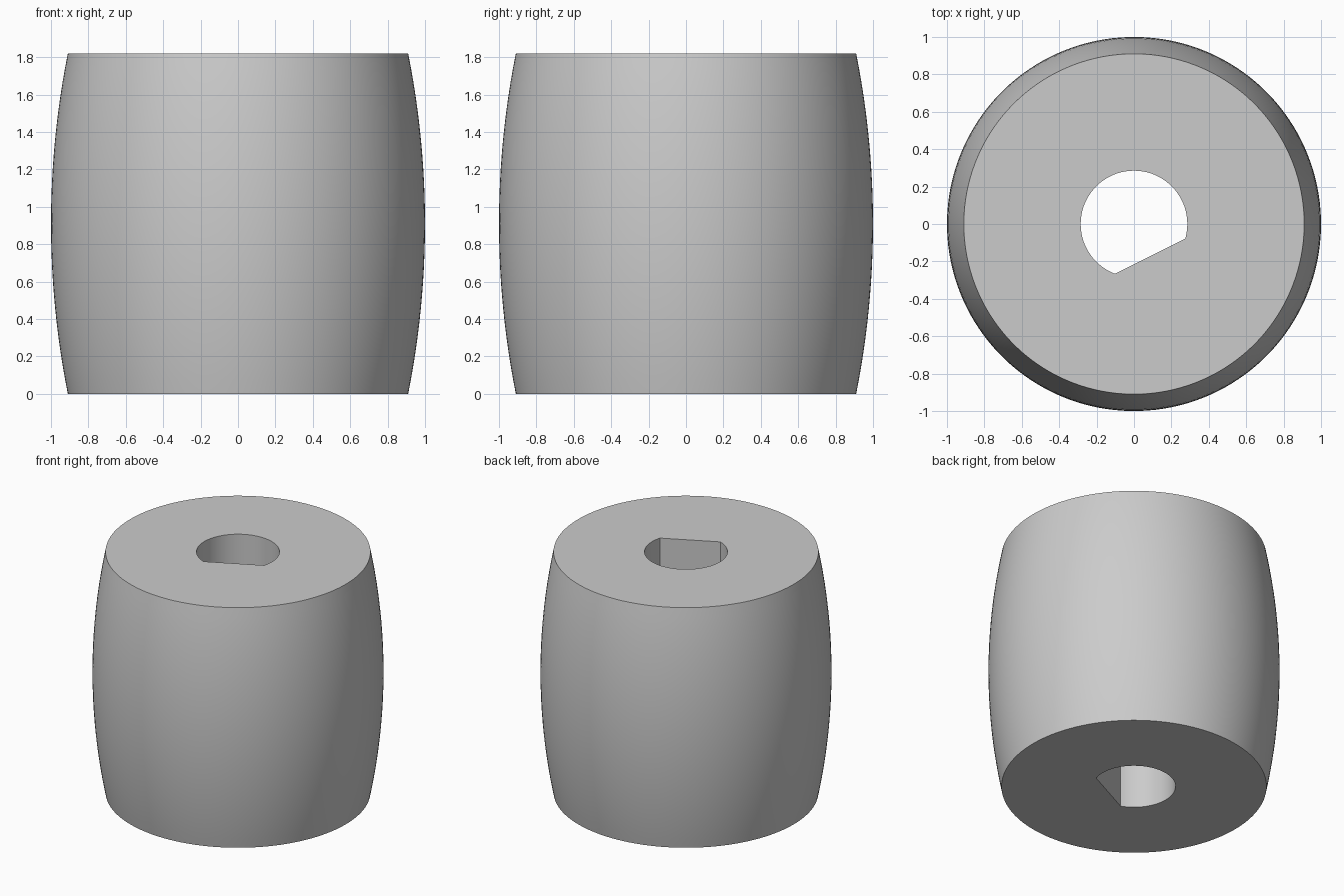
import bpy, bmesh, math

cube = bpy.data.objects.get("Cube")
if cube:
    bpy.data.objects.remove(cube)

HEIGHT, END_R, MID_R = 1.82, 0.91, 1.0
BORE_R, SIDES, LAYERS = 0.285, 144, 24
FLAT_DIR = math.radians(-63.5)    # direction the flat of the bore faces away from the axis
FLAT_HALF = math.radians(47.5)    # half the angle the flat spans


def barrel_radius(z):
    """Circular arc bulging from END_R at the ends to MID_R at mid height."""
    half, sag = HEIGHT / 2, MID_R - END_R
    arc = (half ** 2 + sag ** 2) / (2 * sag)
    return MID_R - arc + math.sqrt(arc ** 2 - (z - half) ** 2)


def bore_radius(turn):
    """D-shaped bore: round, with one straight chord around turn = 0."""
    turn = (turn + math.pi) % math.tau - math.pi
    if abs(turn) > FLAT_HALF + 1e-6:
        return BORE_R
    return BORE_R * math.cos(FLAT_HALF) / math.cos(turn)


bm = bmesh.new()


def ring(z, radius_at):
    verts = []
    for i in range(SIDES):
        turn = math.tau * i / SIDES
        r, a = radius_at(turn), FLAT_DIR + turn
        verts.append(bm.verts.new((r * math.cos(a), r * math.sin(a), z)))
    return verts


# Barrel wall rings, then the two bore rings
rings = []
for k in range(LAYERS + 1):
    z = HEIGHT * k / LAYERS
    rings.append(ring(z, lambda turn, r=barrel_radius(z): r))
rings += [ring(HEIGHT, bore_radius), ring(0, bore_radius)]

# Join each ring to the next, closing through the bore
for n, low in enumerate(rings):
    high = rings[(n + 1) % len(rings)]
    for i in range(SIDES):
        j = (i + 1) % SIDES
        bm.faces.new((low[i], low[j], high[j], high[i]))
bmesh.ops.recalc_face_normals(bm, faces=bm.faces)

mesh = bpy.data.meshes.new("barrel_roller")
bm.to_mesh(mesh)
bm.free()
roller = bpy.data.objects.new("barrel_roller", mesh)
bpy.context.collection.objects.link(roller)

# Plain grey material
grey = bpy.data.materials.new("light_grey")
grey.use_nodes = True
color = (0.6, 0.6, 0.6, 1)
grey.diffuse_color = color
grey.node_tree.nodes["Principled BSDF"].inputs["Base Color"].default_value = color
mesh.materials.append(grey)

# Smooth curved walls, crisp rims and bore corners
bpy.ops.object.select_all(action="DESELECT")
roller.select_set(True)
bpy.context.view_layer.objects.active = roller
bpy.ops.object.shade_smooth_by_angle(angle=math.radians(30))
